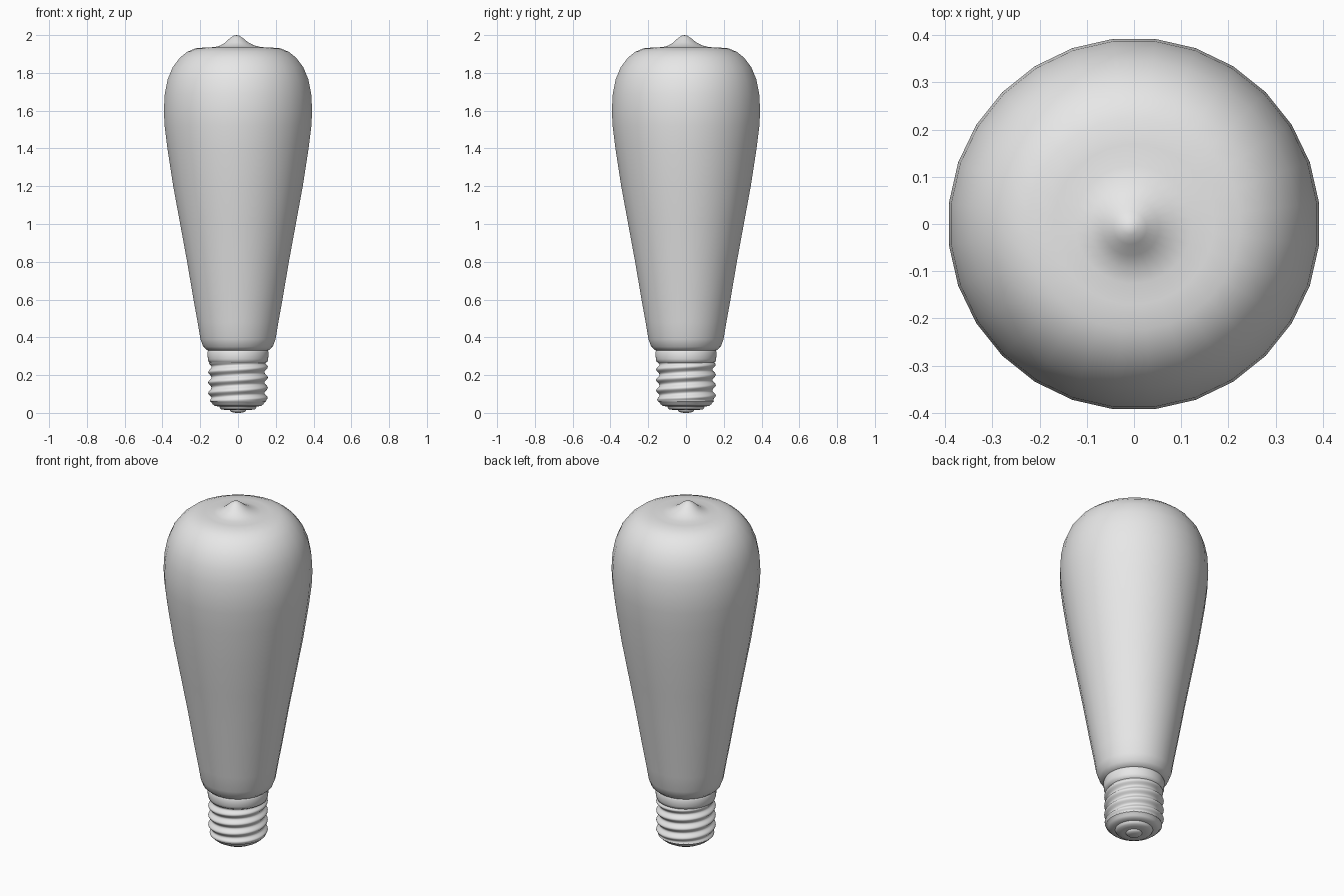
import bpy, bmesh, math

cube = bpy.data.objects.get("Cube")
if cube:
    bpy.data.objects.remove(cube, do_unlink=True)

grey = bpy.data.materials.new("plain grey")
grey.use_nodes = True
grey.diffuse_color = (0.8, 0.8, 0.8, 1)
grey.node_tree.nodes["Principled BSDF"].inputs["Base Color"].default_value = (0.8, 0.8, 0.8, 1)


def lathe(name, profile, sides, ripple=None, lean=None):
    """Revolve (radius, z) points; ripple adds radius, lean shifts a ring sideways."""
    bm = bmesh.new()
    rings = []
    for r, z in profile:
        shift = lean(z) if lean else 0
        if r == 0:
            rings.append([bm.verts.new((shift, shift, z))])
            continue
        ring = []
        for i in range(sides):
            a = math.tau * (i + 0.5) / sides
            rad = r + (ripple(a, z) if ripple else 0)
            ring.append(bm.verts.new((rad * math.cos(a) + shift, rad * math.sin(a) + shift, z)))
        rings.append(ring)
    for low, high in zip(rings, rings[1:]):
        for i in range(sides):
            j = (i + 1) % sides
            if len(low) == 1:
                bm.faces.new((low[0], high[j], high[i]))
            elif len(high) == 1:
                bm.faces.new((low[i], low[j], high[0]))
            else:
                bm.faces.new((low[i], low[j], high[j], high[i]))
    mesh = bpy.data.meshes.new(name)
    bm.to_mesh(mesh)
    bm.free()
    mesh.materials.append(grey)
    obj = bpy.data.objects.new(name, mesh)
    bpy.context.collection.objects.link(obj)
    bpy.ops.object.select_all(action='DESELECT')
    obj.select_set(True)
    bpy.context.view_layer.objects.active = obj
    bpy.ops.object.shade_smooth_by_angle(angle=math.radians(50))
    return obj


# Glass envelope with a dimpled crown and a slightly off-centre pip
glass = [(0.14, 0.325), (0.165, 0.332), (0.185, 0.35), (0.2, 0.39), (0.215, 0.48),
         (0.237, 0.6), (0.271, 0.8), (0.308, 1.0), (0.345, 1.2), (0.376, 1.4),
         (0.391, 1.52), (0.395, 1.6), (0.39, 1.69), (0.375, 1.765), (0.348, 1.83),
         (0.31, 1.88), (0.27, 1.912), (0.225, 1.93), (0.17, 1.935), (0.125, 1.936),
         (0.09, 1.945), (0.06, 1.962), (0.035, 1.984), (0.015, 1.997), (0, 2.0)]
lathe("glass_bulb", glass, 28, lean=lambda z: -0.008 * max(0, min(1, (z - 1.93) / 0.04)))

# Plain collar under the glass
lathe("collar", [(0.14, 0.34), (0.157, 0.332), (0.162, 0.322), (0.16, 0.285),
                 (0.155, 0.27), (0.142, 0.262)][::-1], 56)

# Screw thread: a helical ripple that fades out at both ends
PITCH, BOTTOM, TOP, STEPS = 0.055, 0.06, 0.275, 48


def thread(a, z):
    fade = min(1, (z - BOTTOM) / 0.02, (TOP - z) / 0.02)
    return 0.009 * fade * math.cos(math.tau * (z - 0.078) / PITCH - a)


heights = [BOTTOM + (TOP - BOTTOM) * i / STEPS for i in range(STEPS + 1)]
lathe("screw_thread", [(0.149, z) for z in heights], 56, ripple=thread)

# Rounded foot below the thread
lathe("base_foot", [(0, 0.014), (0.06, 0.015), (0.088, 0.018), (0.096, 0.026), (0.1, 0.034),
                    (0.122, 0.036), (0.135, 0.046), (0.14, 0.055), (0.149, 0.062)], 56)

# Central contact button
lathe("contact_button", [(0, 0), (0.02, 0.001), (0.035, 0.005), (0.042, 0.011), (0.044, 0.018)], 28)
